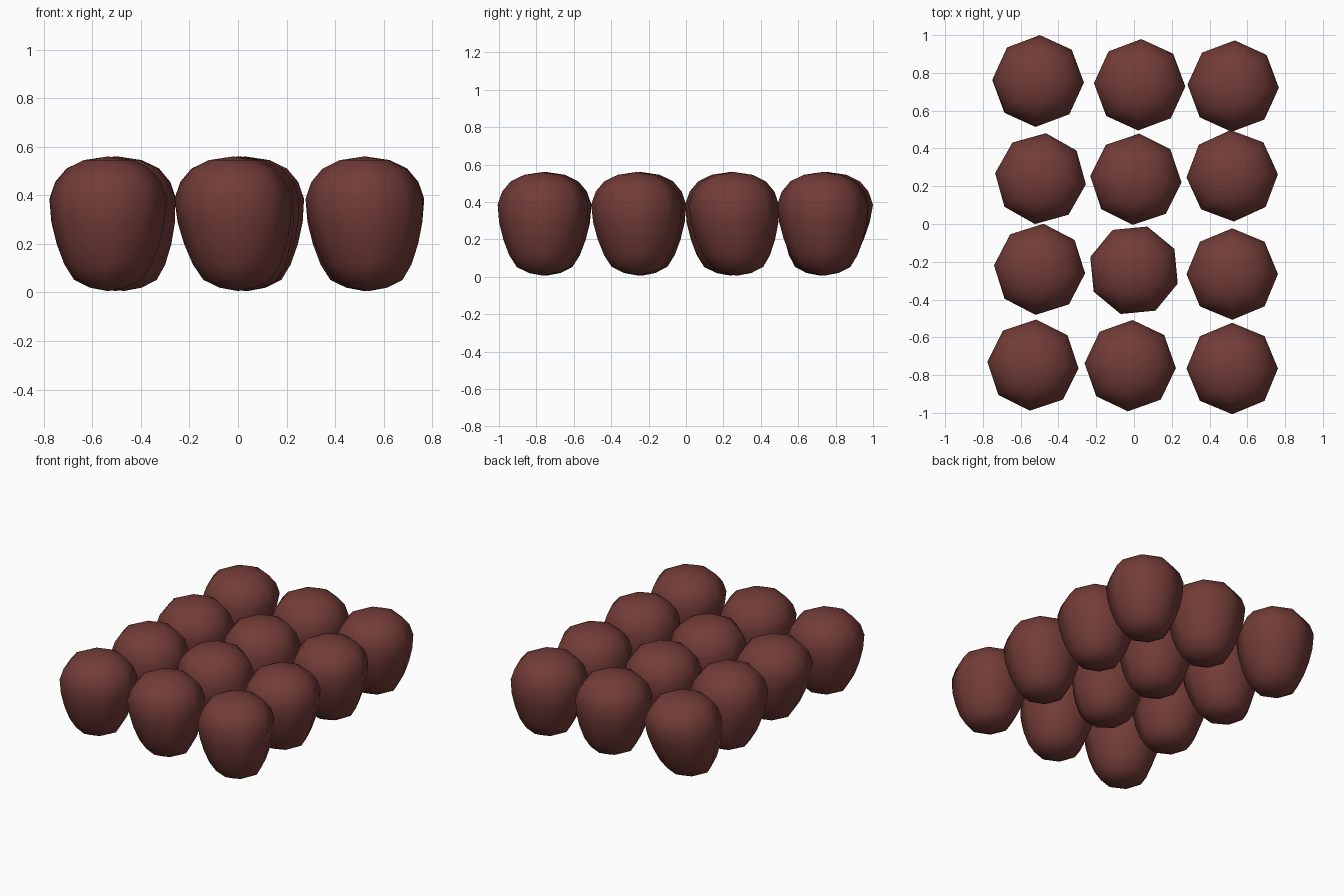
import bpy, bmesh, math

if "Cube" in bpy.data.objects:
    bpy.data.objects.remove(bpy.data.objects["Cube"])

SIDES = 8
# bulb outline from bottom to top: (radius, height)
PROFILE = [(0.075, 0.02), (0.14, 0.052), (0.18, 0.115), (0.212, 0.20), (0.234, 0.29),
           (0.242, 0.385), (0.218, 0.455), (0.172, 0.51), (0.10, 0.545)]
BOTTOM, TOP = 0.006, 0.56

# x, y, turn in degrees, lean of the lower end in x and y
BULBS = [
    (-0.507, 0.758, -2, -0.03, -0.04), (0.03, 0.737, -2, 0.01, 0.0), (0.525, 0.73, -2, 0.0, 0.01),
    (-0.495, 0.24, -7, -0.01, 0.03), (0.01, 0.237, -4, 0.02, 0.0), (0.52, 0.255, 2, 0.0, 0.02),
    (-0.50, -0.24, -5, 0.03, 0.0), (0.0, -0.245, 28, 0.03, 0.01), (0.52, -0.265, 0, 0.0, 0.01),
    (-0.535, -0.747, -4, 0.0, 0.0), (-0.02, -0.75, -3, 0.02, 0.0), (0.52, -0.765, 0, 0.02, 0.0),
]

mat = bpy.data.materials.new("dark_red_brown")
mat.diffuse_color = (0.17, 0.045, 0.039, 1)
mat.use_nodes = True
mat.node_tree.nodes["Principled BSDF"].inputs["Base Color"].default_value = mat.diffuse_color


def make_bulb(name, x, y, turn, lean_x, lean_y):
    bm = bmesh.new()

    def vert(r, z, a=0.0):
        k = max(0.0, 1 - z / 0.385)
        return bm.verts.new((r * math.cos(a) + lean_x * k, r * math.sin(a) + lean_y * k, z))

    angles = [math.radians(turn) + 2 * math.pi * i / SIDES for i in range(SIDES)]
    rings = [[vert(r, z, a) for a in angles] for r, z in PROFILE]
    low, high = vert(0, BOTTOM), vert(0, TOP)
    for i in range(SIDES):
        j = (i + 1) % SIDES
        for a, b in zip(rings, rings[1:]):
            bm.faces.new((a[i], a[j], b[j], b[i]))
        bm.faces.new((low, rings[0][j], rings[0][i]))
        bm.faces.new((high, rings[-1][i], rings[-1][j]))
    for f in bm.faces:
        f.smooth = True
    mesh = bpy.data.meshes.new(name)
    bm.to_mesh(mesh)
    bm.free()
    mesh.materials.append(mat)
    obj = bpy.data.objects.new(name, mesh)
    obj.location = (x, y, 0)
    bpy.context.collection.objects.link(obj)


# grid of three by four bulbs
for n, bulb in enumerate(BULBS):
    make_bulb(f"bulb_{n + 1}", *bulb)
